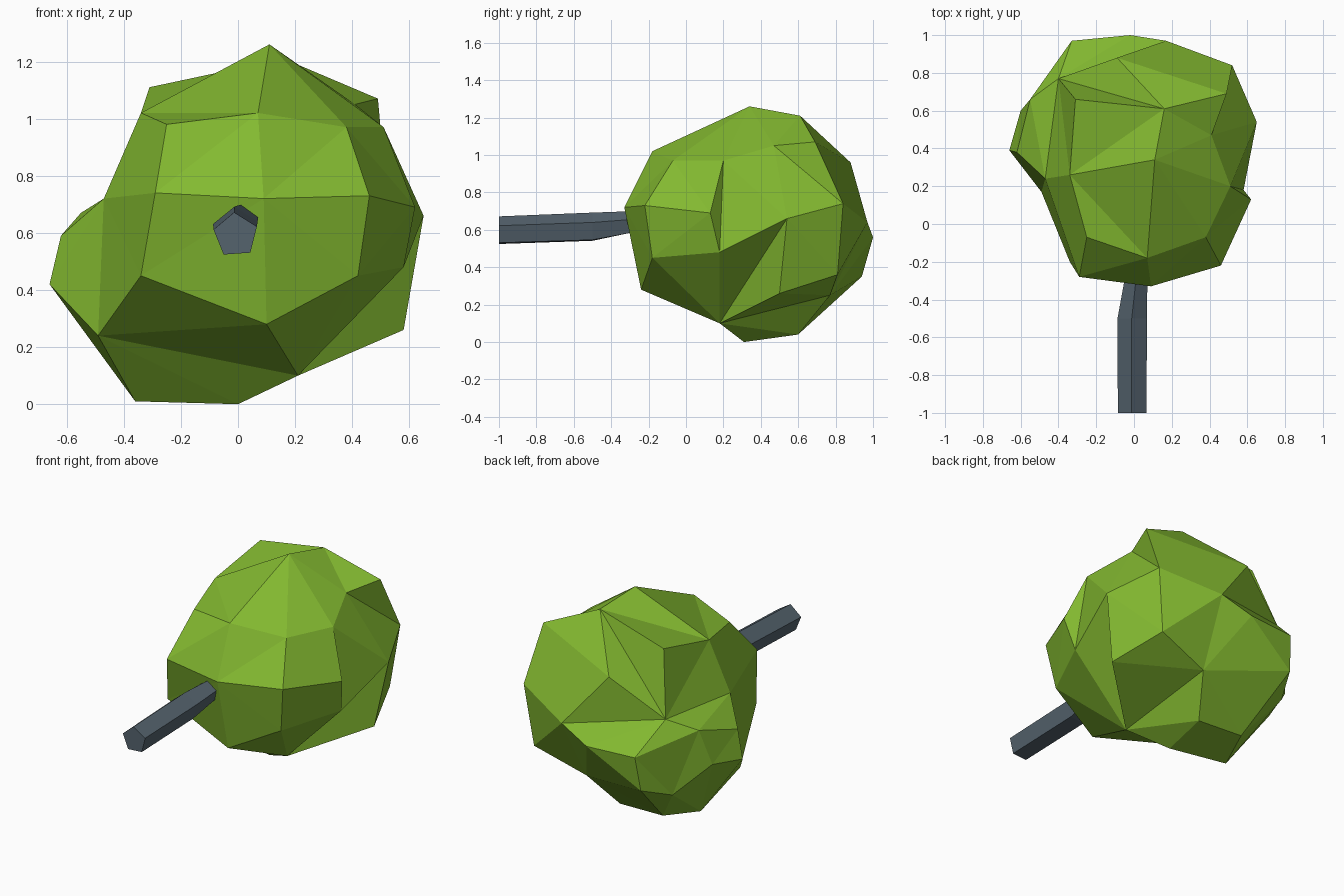
import bpy, bmesh, math
from mathutils import Vector

if "Cube" in bpy.data.objects:
    bpy.data.objects.remove(bpy.data.objects["Cube"])


def finish(name, bm, color):
    bmesh.ops.recalc_face_normals(bm, faces=bm.faces)
    me = bpy.data.meshes.new(name)
    bm.to_mesh(me)
    bm.free()
    ob = bpy.data.objects.new(name, me)
    bpy.context.collection.objects.link(ob)
    mat = bpy.data.materials.new(name + "_paint")
    mat.diffuse_color = (*color, 1)
    mat.use_nodes = True
    mat.node_tree.nodes["Principled BSDF"].inputs["Base Color"].default_value = mat.diffuse_color
    me.materials.append(mat)
    return ob


# Leafy crown: corner points wrapped around a centre, then pulled out to their true radius
crown = [
    (.09, -.33, .72), (-.29, -.28, .74), (.46, -.22, .73), (.07, -.18, 1.02),
    (-.25, -.07, .98), (.38, -.07, .97), (-.34, -.2, .45), (.1, -.24, .28),
    (.42, -.18, .45), (.51, .2, .97), (.62, .13, .69), (.58, .18, .48),
    (.65, .54, .66), (.21, .18, .1), (.58, .5, .26), (0, .31, 0),
    (-.36, .37, .01), (.03, .6, .04), (-.49, .17, .24), (-.66, .39, .42),
    (-.62, .38, .59), (-.55, .66, .67), (-.6, .6, .45), (-.47, .24, .72),
    (-.34, .26, 1.02), (-.31, .66, 1.11), (.11, .34, 1.26), (.16, .61, 1.21),
    (.41, .47, 1.05), (.49, .69, 1.07), (.52, .84, .74), (.17, .97, .64),
    (-.02, 1, .56), (-.33, .97, .56), (-.35, .94, .35), (-.4, .77, .74),
    (-.09, .88, .96), (.47, .81, .36), (.14, .77, .25), (-.44, .76, .28),
    (-.27, .61, .05),
]
# Creases that must run between these corners, including the hollows
creases = [(13, 18), (9, 11), (11, 13), (12, 13), (13, 14), (13, 38), (28, 30),
           (24, 25), (24, 27), (25, 27), (25, 35), (24, 35), (24, 23), (35, 23),
           (35, 27), (35, 36), (35, 33), (32, 35), (35, 31), (31, 36), (14, 37),
           (37, 38), (3, 24)]
centre = Vector((0, .34, .62))
bm = bmesh.new()
verts = [bm.verts.new((Vector(p) - centre).normalized()) for p in crown]
bmesh.ops.convex_hull(bm, input=verts)
bmesh.ops.triangulate(bm, faces=bm.faces[:])
wanted = [{verts[a], verts[b]} for a, b in creases]
for _ in range(4):
    for pair in wanted:
        if bm.edges.get(tuple(pair)):
            continue
        for e in bm.edges:
            ends = set(e.verts)
            if {v for f in e.link_faces for v in f.verts} - ends == pair and ends not in wanted:
                bmesh.ops.rotate_edges(bm, edges=[e])
                break
for v, p in zip(verts, crown):
    v.co = p
finish("crown", bm, (.23, .49, .03))

# Five-sided trunk lofted through rings: (y, centre x, centre z, radius)
bm = bmesh.new()
rings = []
for y, cx, cz, r, turn in [(-1, -.008, .592, .08, 4), (-.5, -.008, .61, .082, 3),
                           (-.3, .01, .635, .064, 0), (-.1, .02, .65, .055, 0)]:
    angles = [math.radians(90 + turn + 72 * i) for i in range(5)]
    rings.append([bm.verts.new((cx + r * math.cos(a), y, cz + r * math.sin(a))) for a in angles])
for a, b in zip(rings, rings[1:]):
    for i in range(5):
        j = (i + 1) % 5
        bm.faces.new((a[i], a[j], b[j], b[i]))
bm.faces.new(rings[0])
bm.faces.new(rings[-1])
finish("trunk", bm, (.09, .125, .155))
